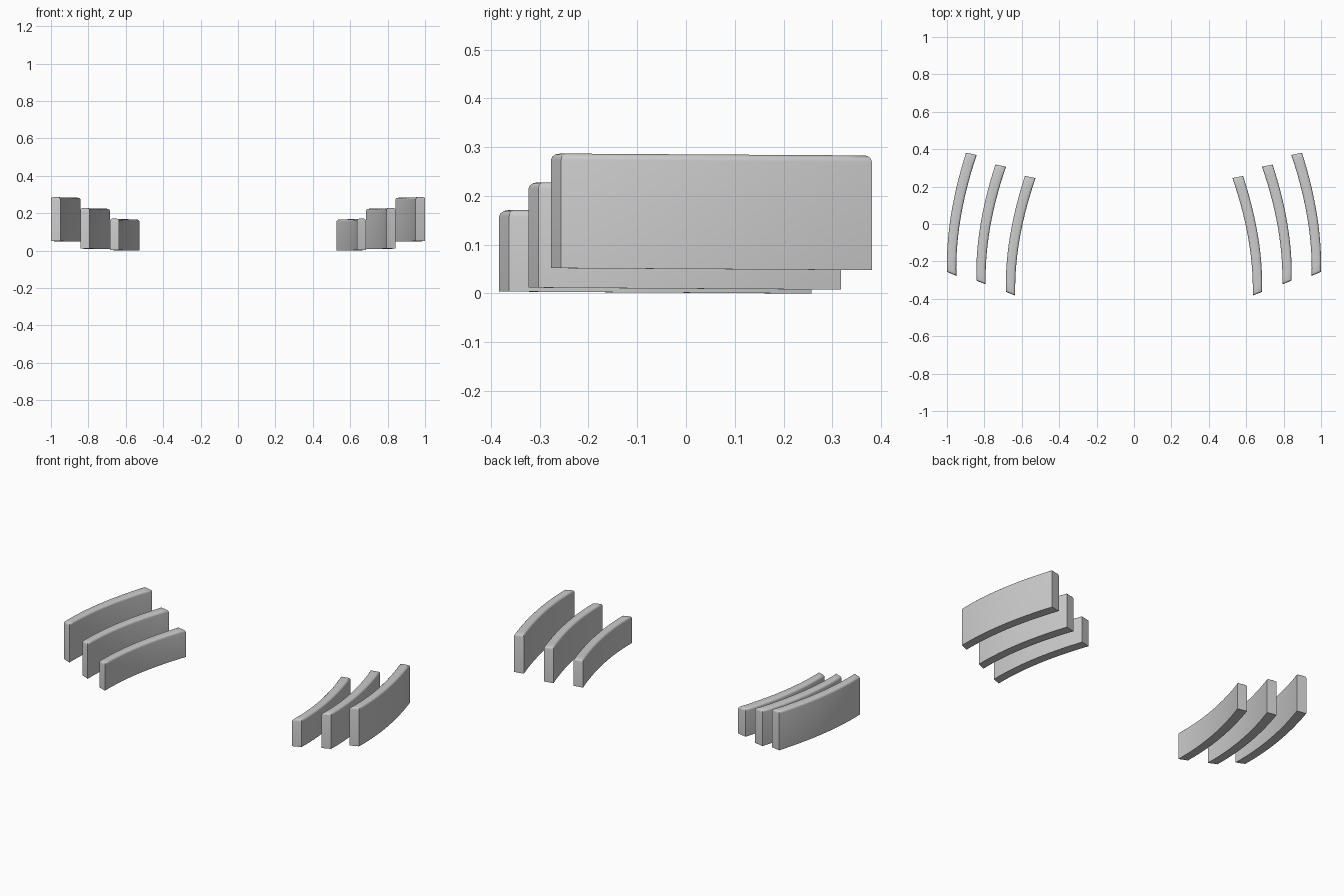
import bpy, bmesh

if "Cube" in bpy.data.objects:
    bpy.data.objects.remove(bpy.data.objects["Cube"])

STEPS = 14


def bez(a, b, c, t):
    return tuple((1 - t) ** 2 * p + 2 * t * (1 - t) * q + t * t * r for p, q, r in zip(a, b, c))


def fin(name, dx, y_front, y_back, z_bottom, z_top):
    """Curved upright blade on the right side, mirrored to the left."""
    bm = bmesh.new()
    columns, top_edges = [], set()
    for i in range(STEPS + 1):
        t = i / STEPS
        # outer and inner plan curves, running from back to front
        outer = bez((0.583, 1.0), (0.692, 0.48), (0.685, 0.032), t)
        inner = bez((0.526, 0.982), (0.642, 0.46), (0.635, 0.0), t)
        slope = 0.004 * t
        col = []
        for p in (outer, inner):
            y = y_front + (y_back - y_front) * p[1]
            for z in (z_bottom + slope, z_top + slope):
                col.append(bm.verts.new((p[0] + dx, y, z)))
        columns.append(col)  # outer bottom, outer top, inner bottom, inner top
    for a, b in zip(columns, columns[1:]):
        for i, j in ((0, 1), (1, 3), (3, 2), (2, 0)):
            bm.faces.new((a[i], a[j], b[j], b[i]))
    for c in (columns[0], columns[-1]):
        bm.faces.new((c[0], c[1], c[3], c[2]))
    bmesh.ops.recalc_face_normals(bm, faces=bm.faces[:])

    # soften the top rim
    tops = {v for c in columns for v in (c[1], c[3])}
    ends = [{c[1], c[3]} for c in (columns[0], columns[-1])]
    for e in bm.edges:
        if set(e.verts) <= tops:
            across = any({c[1], c[3]} == set(e.verts) for c in columns[1:-1])
            if not across:
                top_edges.add(e)
    bmesh.ops.bevel(bm, geom=list(top_edges), offset=0.013, segments=3,
                    profile=0.5, affect='EDGES')

    mesh = bpy.data.meshes.new(name)
    bm.to_mesh(mesh)
    bm.free()
    ob = bpy.data.objects.new(name, mesh)
    bpy.context.collection.objects.link(ob)
    bpy.ops.object.select_all(action='DESELECT')
    ob.select_set(True)
    bpy.context.view_layer.objects.active = ob
    bpy.ops.object.shade_smooth_by_angle(angle=0.6)
    mirror = ob.modifiers.new("mirror", 'MIRROR')
    mirror.use_axis[0] = True
    return ob


# three stepped fins per side
fin("inner_fin", 0.0, -0.383, 0.257, 0.0, 0.167)
fin("middle_fin", 0.158, -0.323, 0.318, 0.008, 0.224)
fin("outer_fin", 0.315, -0.277, 0.381, 0.048, 0.283)
